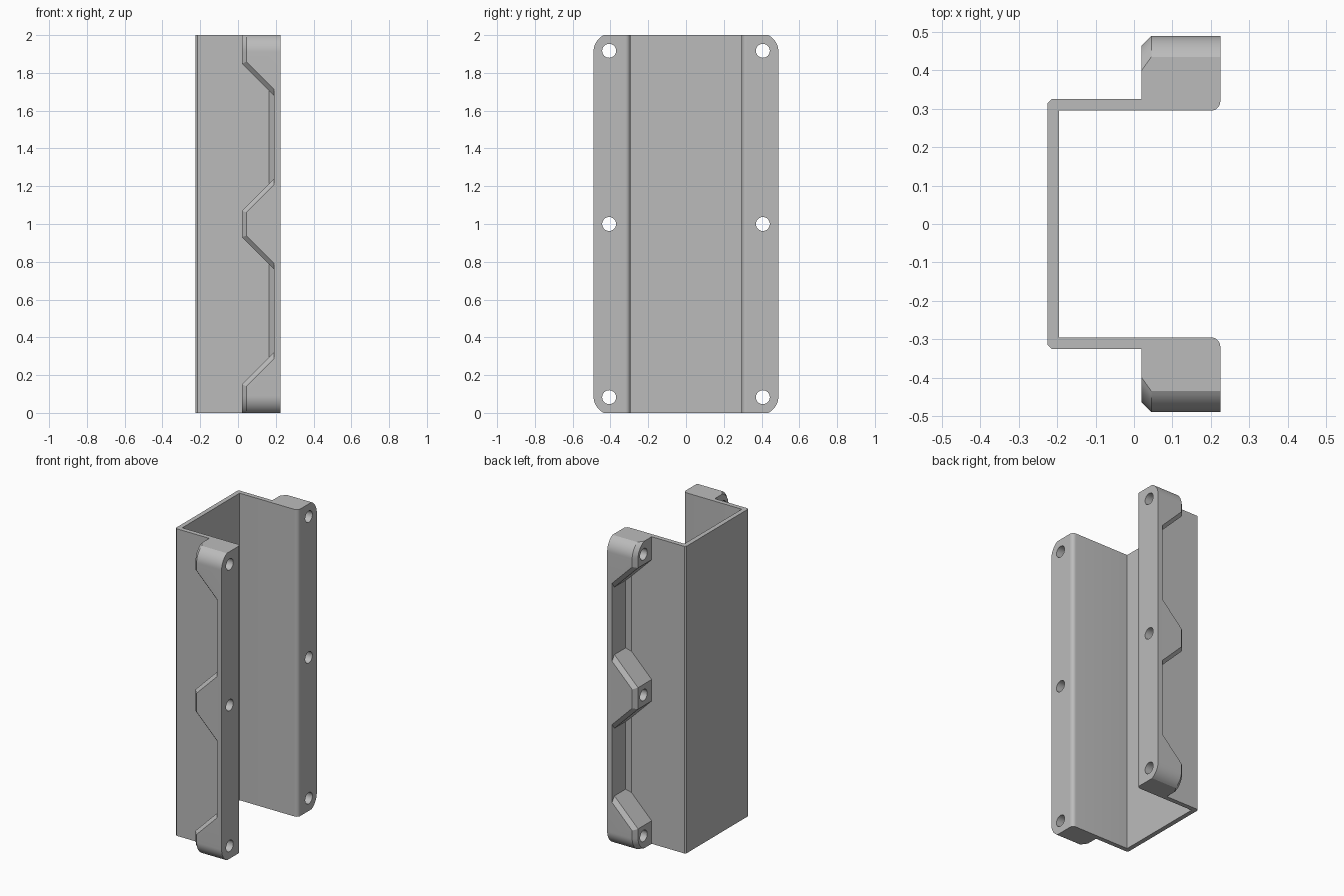
import bpy, bmesh, math

cube = bpy.data.objects.get("Cube")
if cube:
    bpy.data.objects.remove(cube, do_unlink=True)

grey = bpy.data.materials.new("light grey")
grey.use_nodes = True
color = (0.5, 0.5, 0.5, 1)
grey.diffuse_color = color
grey.node_tree.nodes["Principled BSDF"].inputs["Base Color"].default_value = color


def loft(name, loops):
    """Solid skinned through matching closed loops of 3D points."""
    bm = bmesh.new()
    rings = [[bm.verts.new(p) for p in loop] for loop in loops]
    for a, b in zip(rings, rings[1:]):
        for i in range(len(a)):
            j = (i + 1) % len(a)
            bm.faces.new((a[i], a[j], b[j], b[i]))
    bm.faces.new(rings[0][::-1])
    bm.faces.new(rings[-1])
    bmesh.ops.recalc_face_normals(bm, faces=bm.faces)
    mesh = bpy.data.meshes.new(name)
    bm.to_mesh(mesh)
    bm.free()
    mesh.materials.append(grey)
    obj = bpy.data.objects.new(name, mesh)
    bpy.context.collection.objects.link(obj)
    return obj


def combine(obj, tool, operation):
    mod = obj.modifiers.new("combine", 'BOOLEAN')
    mod.operation, mod.solver, mod.object = operation, 'EXACT', tool
    bpy.context.view_layer.objects.active = obj
    bpy.ops.object.modifier_apply(modifier=mod.name)
    bpy.data.objects.remove(tool, do_unlink=True)


def arc(cx, cy, r, start, end, steps):
    angles = [math.radians(start + (end - start) * i / steps) for i in range(steps + 1)]
    return [(cx + r * math.cos(a), cy + r * math.sin(a)) for a in angles]


# U-shaped channel with rounded front lips and a small fillet strip behind each flange
half = [(-0.195, 0.295)] + arc(0.2, 0.32, 0.025, -90, 0, 6)
half += [(0.225, 0.35), (0.19, 0.35), (0.165, 0.325), (-0.215, 0.325), (-0.225, 0.315)]
profile = half + [(x, -y) for x, y in reversed(half)]
channel = loft("channel_bracket", [[(x, y, z) for x, y in profile] for z in (0, 2)])


# Flange outline seen from the open side, with rounded outer corners
def outline(y_edge, y_top, drop):
    w = y_edge - y_top
    r = (w * w + drop * drop) / (2 * w)
    sweep = math.degrees(math.asin(drop / r))
    corner = arc(y_edge - r, 2 - drop, r, 0, sweep, 10)
    return [(0.322, 2)] + corner[::-1] + [(y, 2 - z) for y, z in corner] + [(0.322, 0)]


# Flange thickness profile: thin plate with three sloped bosses
def comb(shift):
    low = [(0.3, -0.1), (0, -0.1), (0, 0.13 - shift), (0.19, 0.32 - shift),
           (0.19, 0.76 + shift), (0, 0.95 + shift)]
    return low + [(x, 2 - z) for x, z in reversed(low)]


for side in (1, -1):
    full = outline(0.49, 0.435, 0.09)
    inset = outline(0.465, 0.40, 0.09)
    flange = loft("flange", [[(x, side * y, z) for y, z in ring]
                             for x, ring in ((0.02, inset), (0.045, full), (0.225, full))])
    bosses = loft("boss_shape", [[(x, side * y, z) for x, z in comb(s)]
                                 for y, s in ((0.3, 0), (0.465, 0), (0.491, 0.035))])
    combine(flange, bosses, 'INTERSECT')
    combine(channel, flange, 'UNION')

# Screw holes through every boss
for side in (1, -1):
    for z in (0.083, 1.0, 1.917):
        ring = arc(side * 0.407, z, 0.037, 0, 345, 23)
        hole = loft("hole_cutter", [[(x, y, h) for y, h in ring] for x in (-0.1, 0.3)])
        combine(channel, hole, 'DIFFERENCE')

bpy.ops.object.select_all(action='DESELECT')
channel.select_set(True)
bpy.context.view_layer.objects.active = channel
bpy.ops.object.shade_smooth_by_angle(angle=math.radians(25))
